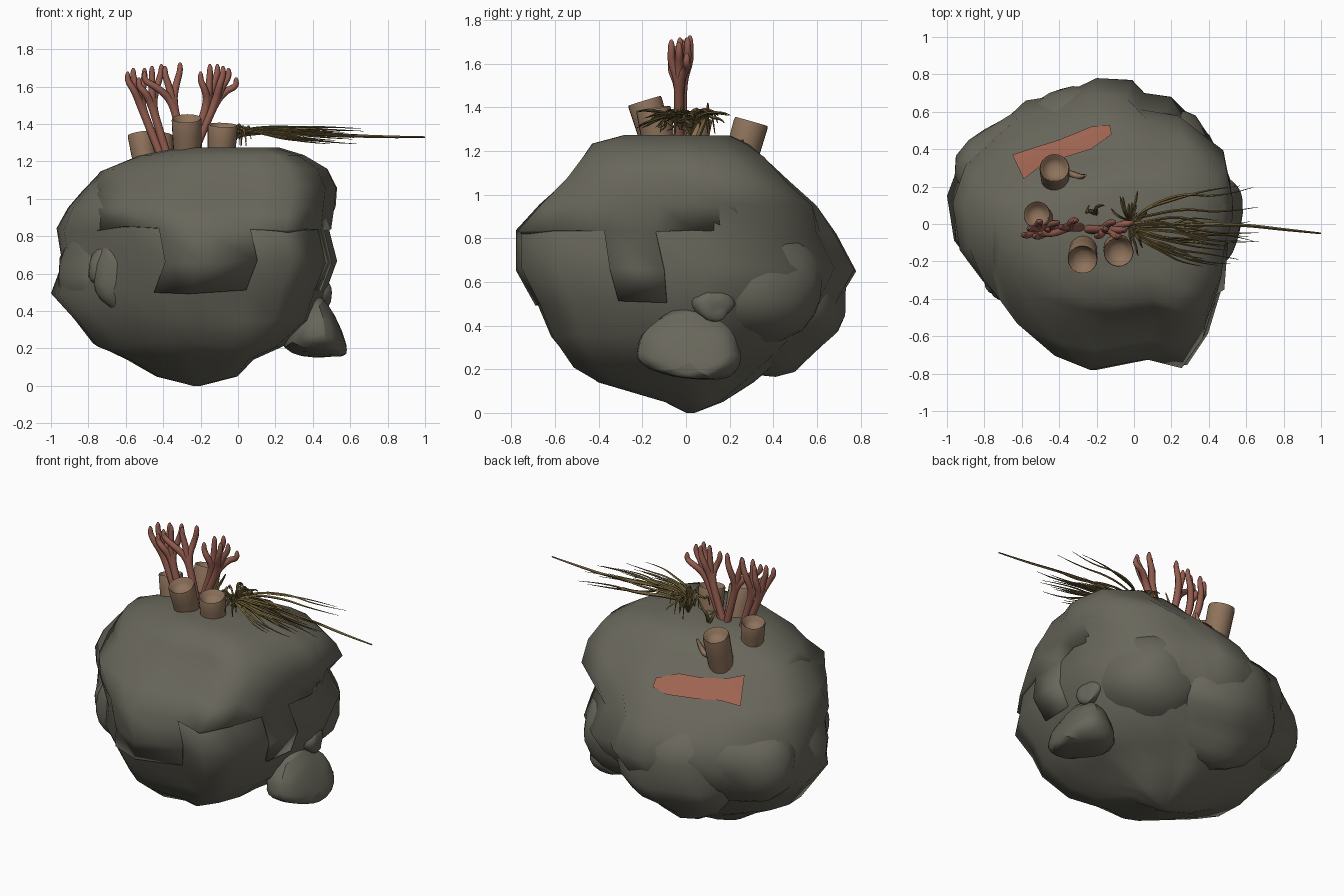
import bpy, bmesh, math, random
from mathutils import Vector, noise
from mathutils.bvhtree import BVHTree

random.seed(4)
cube = bpy.data.objects.get("Cube")
if cube:
    bpy.data.objects.remove(cube)


def material(name, *rgb):
    m = bpy.data.materials.new(name)
    m.use_nodes = True
    m.diffuse_color = (*rgb, 1)
    m.node_tree.nodes["Principled BSDF"].inputs["Base Color"].default_value = (*rgb, 1)
    return m


STONE = material("grey stone", .14, .135, .105)
SPONGE = material("tan sponge", .27, .17, .105)
CORAL = material("red coral", .3, .11, .08)
PATCH = material("salmon patch", .34, .125, .08)
WEED = material("olive weed", .16, .115, .04)


def finish(bm, name, mat, angle=50):
    bmesh.ops.recalc_face_normals(bm, faces=bm.faces)
    mesh = bpy.data.meshes.new(name)
    bm.to_mesh(mesh)
    bm.free()
    mesh.materials.append(mat)
    obj = bpy.data.objects.new(name, mesh)
    bpy.context.collection.objects.link(obj)
    smooth(obj, angle)
    return obj


def smooth(obj, angle):
    bpy.ops.object.select_all(action="DESELECT")
    obj.select_set(True)
    bpy.context.view_layer.objects.active = obj
    bpy.ops.object.shade_smooth_by_angle(angle=math.radians(angle))


# Boulder plan outline, and the extents of each level: z, x range, y range
OUTLINE = [(-1, .17), (-.93, .37), (-.62, .66), (-.42, .69), (-.22, .78), (-.02, .77),
           (.05, .7), (.2, .68), (.42, .47), (.53, .25), (.56, .08), (.52, -.1),
           (.5, -.35), (.42, -.6), (.3, -.77), (.1, -.72), (-.22, -.78), (-.42, -.7),
           (-.62, -.52), (-.83, -.28), (-.96, -.1)]
LEVELS = [(0, -.24, -.2, 0, .04), (.05, -.44, 0, -.1, .17), (.14, -.6, .09, -.41, .31),
          (.22, -.78, .25, -.53, .42), (.35, -.88, .42, -.63, .56), (.5, -1, .48, -.69, .69),
          (.66, -.94, .54, -.78, .78), (.83, -.97, .5, -.78, .69), (.95, -.91, .51, -.67, .58),
          (1.06, -.83, .52, -.55, .46), (1.16, -.74, .47, -.48, .36), (1.23, -.53, .35, -.43, .28),
          (1.27, -.33, .22, -.28, .2)]


# How strongly the slab stands proud: full at the front, none behind
def slab_weight(x, y):
    return max(0, min(1, (.25 - y) / .25, (x + .85) / .15))


def boulder(is_slab):
    bm = bmesh.new()
    rings = []
    for z, x0, x1, y0, y1 in LEVELS:
        ring = []
        for x, y in OUTLINE:
            u, v = (x + .22) / .78, y / .78
            # Squared off shoulders on two opposite corners near the top
            if z > .9:
                square = 1 + .18 * max(0, 2 * u * v / (u * u + v * v)) ** 2
                u, v = u * square, v * square
            dx, dy = u * (x1 - x0) / 2, v * (y1 - y0) / 2
            cx, cy = (x0 + x1) / 2, (y0 + y1) / 2
            w = slab_weight(cx + dx, cy + dy)
            scale = .98 + .02 * w if is_slab else 1 - .02 * w
            lift = .018 * w - .014 if is_slab else 0
            px, py = cx + dx * scale, cy + dy * scale
            if .2 < z < 1.2:
                lift += noise.noise(Vector((cx + dx, cy + dy, z)) * 3) * .025
            # Hollow in the back right shoulder
            if z > .8:
                lift -= .07 * math.exp(-((px + .48) ** 2 + (py - .4) ** 2) / .05)
            ring.append(bm.verts.new((px, py, z + lift)))
        rings.append(ring)
    n = len(OUTLINE)
    for low, high in zip(rings, rings[1:]):
        for i in range(n):
            j = (i + 1) % n
            bm.faces.new((low[i], low[j], high[j], high[i]))
    bm.faces.new(rings[0][::-1])
    bm.faces.new(rings[-1])
    return bm


bm = boulder(False)
surface = BVHTree.FromBMesh(bm)
finish(bm, "boulder", STONE, 70)


def ground(x, y):
    return surface.ray_cast(Vector((x, y, 3)), Vector((0, 0, -1)))[0].z


# Overhanging upper slab with a stepped lower edge
def on_slab(c):
    if c.y > .3 or c.x < -.8:
        return False
    tongue = (c.y < -.3 and -.5 < c.x < .02) or (c.x > .35 and -.4 < c.y < -.05)
    return c.z > (.5 if tongue else .82)


bm = boulder(True)
bmesh.ops.delete(bm, geom=[f for f in bm.faces if not on_slab(f.calc_center_median())],
                 context="FACES")
slab = finish(bm, "upper_slab", STONE, 70)
mod = slab.modifiers.new("thickness", "SOLIDIFY")
mod.thickness = .03
mod.offset = -1


# Bulging stones and knobs around the boulder
def lump(name, loc, size, rough=.2):
    bm = bmesh.new()
    bmesh.ops.create_icosphere(bm, subdivisions=3, radius=1)
    for v in bm.verts:
        v.co *= 1 + rough * noise.noise(v.co * 1.3 + Vector(loc) * 5)
        v.co = Vector(a * b for a, b in zip(v.co, size))
    finish(bm, name, STONE).location = loc


lump("back_stone", (-.27, .41, .54), (.4, .33, .33))
lump("back_left_stone", (.12, .3, .6), (.34, .33, .3), .1)
lump("back_right_stone", (-.6, .26, .6), (.36, .33, .3))
lump("right_stone", (-.69, -.04, .66), (.28, .28, .28))
lump("outcrop_knob", (.45, .12, .5), (.05, .09, .09), .3)
lump("right_knob", (-.73, -.3, .64), (.07, .075, .11), .3)
lump("right_knob_base", (-.64, -.32, .6), (.13, .11, .2))

# Wedge shaped outcrop pointing down and out on the left side
bm = bmesh.new()
for co in [(.45, -.2, .5), (.47, .19, .53), (.49, -.29, .35), (.52, .3, .38), (.62, .04, .15),
           (.61, .17, .12), (.42, .28, .18), (.15, .14, .16), (.2, -.15, .18), (.48, -.26, .2),
           (.3, 0, .5)]:
    bm.verts.new(co)
bmesh.ops.convex_hull(bm, input=bm.verts)
outcrop = finish(bm, "side_outcrop", STONE, 70)
outcrop.modifiers.new("rounding", "SUBSURF").levels = 2
outcrop.modifiers["rounding"].render_levels = 2


# Open tube sponges with a deep tapering hollow
def sponge(name, base, top, r):
    base, top = Vector(base), Vector(top)
    axis = top - base
    h = axis.length
    bm = bmesh.new()
    rings = []
    for rad, z in ((.9, 0), (.97, h * .6), (1, h * .96), (.96, h), (.88, h - .005),
                   (.75, h - .03), (.4, h - .05)):
        rings.append([bm.verts.new((rad * r * math.cos(a), rad * r * math.sin(a), z))
                      for a in (i * math.tau / 20 for i in range(20))])
    for a, b in zip(rings, rings[1:]):
        for i in range(20):
            bm.faces.new((a[i - 1], a[i], b[i], b[i - 1]))
    bm.faces.new(rings[-1])
    bm.faces.new(rings[0])
    obj = finish(bm, name, SPONGE, 60)
    obj.location = base
    obj.rotation_euler = axis.to_track_quat("Z", "Y").to_euler()


sponge("front_sponge", (-.27, -.12, 1.2), (-.275, -.19, 1.43), .08)
sponge("left_sponge", (-.09, -.12, 1.2), (-.082, -.15, 1.395), .08)
sponge("back_sponge", (-.42, .21, 1.02), (-.425, .3, 1.335), .08)
sponge("right_sponge", (-.49, .02, 1.16), (-.52, .05, 1.35), .072)


# Many tapered strands swept into one mesh
def strands(name, paths, depth, radii, mat, sides=2):
    cu = bpy.data.curves.new(name, "CURVE")
    cu.dimensions = "3D"
    cu.bevel_depth, cu.bevel_resolution, cu.resolution_u = depth, sides, 4
    cu.use_fill_caps = True
    for pts in paths:
        sp = cu.splines.new("NURBS")
        sp.points.add(len(pts) - 1)
        sp.use_endpoint_u = True
        sp.order_u = 3
        for i, (p, co) in enumerate(zip(sp.points, pts)):
            p.co = (*co, 1)
            p.radius = radii[round(i / (len(pts) - 1) * (len(radii) - 1))]
    obj = bpy.data.objects.new(name, cu)
    bpy.context.collection.objects.link(obj)
    cu.materials.append(mat)
    bpy.ops.object.select_all(action="DESELECT")
    obj.select_set(True)
    bpy.context.view_layer.objects.active = obj
    bpy.ops.object.convert(target="MESH")
    smooth(bpy.context.object, 60)


# Branching coral: each stalk runs from a foot to a fork, then to its tips
def coral(name, stalks):
    paths = []
    for (fx, fz), (kx, kz), tips in stalks:
        y = random.uniform(-.035, .01)
        for n, (tx, tz) in enumerate(tips):
            ty = y + (n - len(tips) / 2 + .5) * .035
            paths.append([(fx, y, fz), ((fx + kx) / 2, y, (fz + kz) / 2), (kx, y, kz),
                          ((kx + tx) / 2, ty, kz * .55 + tz * .45),
                          (tx, ty, tz - .05), (tx, ty, tz - .01), (tx, ty, tz)])
    strands(name, paths, .022, [1, 1, 1, .85, .75, .6, .2], CORAL)


coral("right_coral", [
    ((-.4, 1.2), (-.52, 1.5), [(-.59, 1.68), (-.56, 1.7), (-.5, 1.7)]),
    ((-.37, 1.2), (-.46, 1.5), [(-.53, 1.65), (-.46, 1.71), (-.41, 1.72)]),
    ((-.28, 1.24), (-.35, 1.52), [(-.5, 1.68), (-.39, 1.71), (-.31, 1.73)])])
coral("left_coral", [
    ((-.26, 1.22), (-.16, 1.52), [(-.2, 1.68), (-.15, 1.72), (-.11, 1.72)]),
    ((-.24, 1.24), (-.12, 1.52), [(-.08, 1.71), (-.05, 1.7), (-.01, 1.65)])])

# Trailing weed blades, and the longest one reaching far out to the left
blades = []
for i in range(24):
    spread = random.uniform(-1, 1)
    reach = random.uniform(.35, .7)
    z = random.uniform(1.3, 1.39)
    bend = random.uniform(-.04, .04)
    blades.append([(-.03, random.uniform(-.03, .03), 1.3), (.02, spread * .08, 1.37),
                   (reach * .4, spread * .17 + bend, z / 2 + .69),
                   (reach * .7, spread * .19 - bend, z), (reach, spread * .23, z - .01)])
strands("trailing_weed", blades, .0075, [.7, 1, 1, .6, .15], WEED, 0)
strands("long_weed_blade", [[(-.03, -.02, 1.33), (.2, -.01, 1.37), (.55, 0, 1.34),
                             (.8, -.03, 1.33), (1, -.05, 1.33)]],
        .009, [.7, 1, 1, .9, .5], WEED, 0)

# Short tangled weed around the root
tangle = []
for i in range(24):
    a = random.uniform(0, math.tau)
    r = random.uniform(.08, .22)
    dx, dy = math.cos(a) * r * .5, math.sin(a) * r
    tangle.append([(-.03, .02, 1.27), (-.03 + dx * .4, dy * .4, 1.38),
                   (-.03 + dx * .8, dy * .7, random.uniform(1.34, 1.4)),
                   (-.03 + dx * .9, dy * .9, random.uniform(1.34, 1.4)),
                   (-.03 + dx, dy, random.uniform(1.28, 1.38))])
strands("tangled_weed", tangle, .007, [.6, 1, 1, .8, .3], WEED, 0)
sprig = [[(-.2, .05, 1.25), (-.21, .08, 1.33), (-.19, .1, 1.36), (-.16, .1, 1.42)],
         [(-.2, .05, 1.25), (-.24, .08, 1.31), (-.26, .05, 1.36), (-.24, .1, 1.34)]]
strands("weed_sprig", sprig, .012, [1, 1, .8, .3], WEED, 0)

# Curled twig beside the back sponge
strands("curled_twig", [[(-.37, .28, 1.18), (-.32, .26, 1.16), (-.28, .25, 1.2), (-.26, .26, 1.25)]],
        .017, [1, 1, .9, .4], SPONGE)

# Thin salmon patch draped over the back slope
rear = [(-.65, .37), (-.53, .41), (-.4, .45), (-.23, .52), (-.13, .53)]
fore = [(-.59, .24), (-.5, .31), (-.36, .36), (-.23, .4), (-.12, .48)]
bm = bmesh.new()
rows = []
for k in range(5):
    rows.append([])
    for a, b in zip(rear, fore):
        x, y = Vector(a).lerp(Vector(b), k / 4)
        rows[-1].append(bm.verts.new((x, y, ground(x, y) + .014)))
for a, b in zip(rows, rows[1:]):
    for i in range(len(a) - 1):
        bm.faces.new((a[i], b[i], b[i + 1], a[i + 1]))
finish(bm, "salmon_patch", PATCH)
